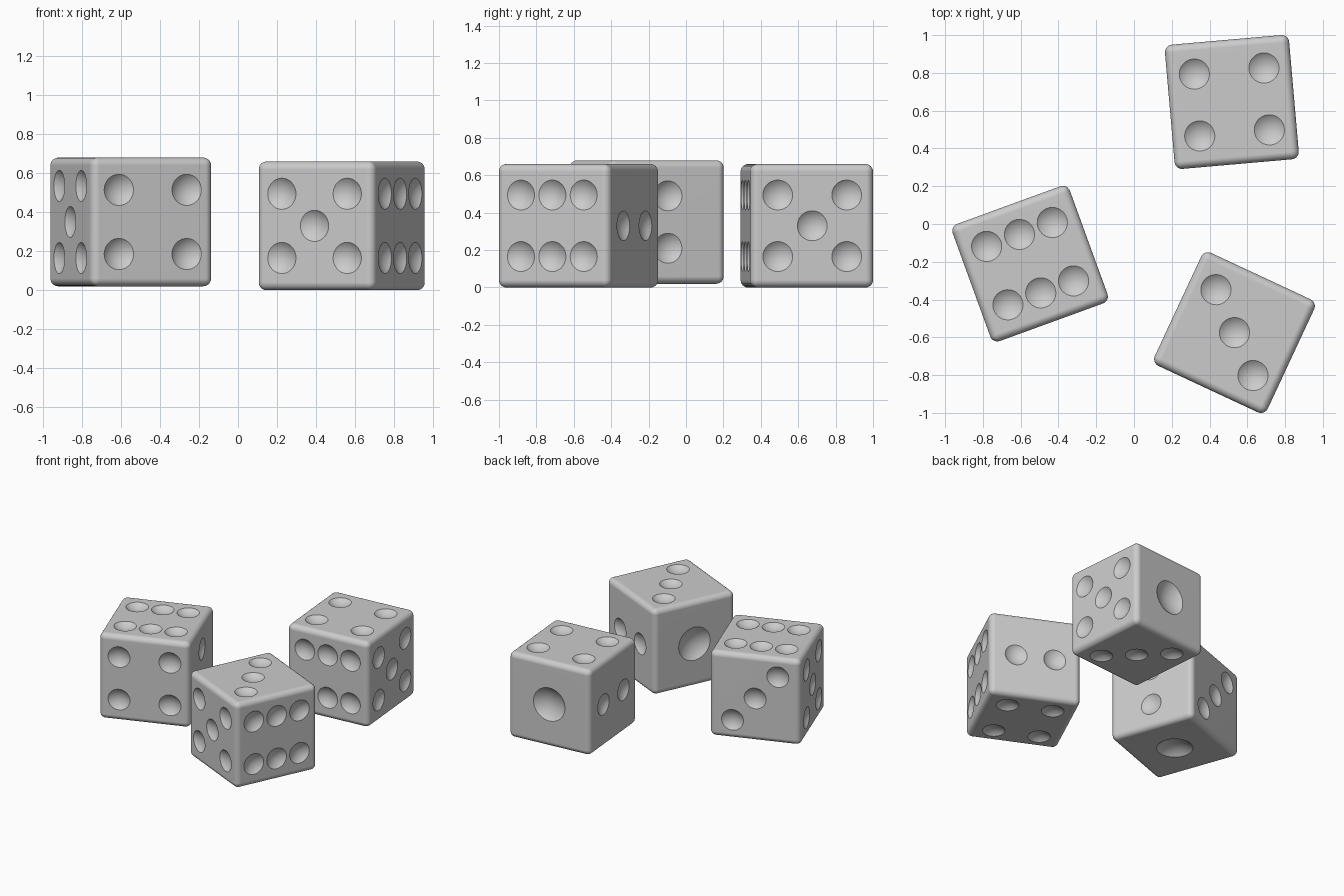
import bpy, bmesh
from math import radians
from mathutils import Matrix, Vector

if "Cube" in bpy.data.objects:
    bpy.data.objects.remove(bpy.data.objects["Cube"])

S = 0.66           # die size
H = S / 2
A, B, C = 0.185, 0.1645, 0.14   # pip offsets
X, Y, Z = Vector((1, 0, 0)), Vector((0, 1, 0)), Vector((0, 0, 1))

# Each face: outward normal, in-face axis u, in-face axis v, pip positions (u, v)
corners = [(u, v) for u in (-A, A) for v in (-B, B)]
FACES = [
    (-X, Y, Z, [(0, 0)]),
    (Y, X, Z, [(-C, 0), (C, 0)]),
    (Z, X, Y, [(-A, B), (0, 0), (A, -B)]),
    (-Z, Y, X, corners),
    (-Y, X, Z, corners + [(0, 0)]),
    (X, Y, Z, corners + [(0, -B), (0, B)]),
]


def add_pip(target, pos, normal, r, depth):
    """Add a shallow spherical dish cutter whose rim has radius r on the face."""
    R = (r * r + depth * depth) / (2 * depth)
    bm = bmesh.new()
    bmesh.ops.create_uvsphere(bm, u_segments=40, v_segments=48, radius=R)
    # keep only the cap just above the die surface
    bmesh.ops.bisect_plane(bm, geom=bm.verts[:] + bm.edges[:] + bm.faces[:], dist=1e-6,
                           plane_co=(0, 0, depth - R + 0.004), plane_no=(0, 0, 1),
                           clear_outer=True)
    bmesh.ops.holes_fill(bm, edges=[e for e in bm.edges if e.is_boundary], sides=0)
    rot = normal.to_track_quat('Z', 'Y').to_matrix().to_4x4()
    bm.transform(Matrix.Translation(pos) @ rot @ Matrix.Translation((0, 0, R - depth)))
    me = bpy.data.meshes.new("pip")
    bm.to_mesh(me)
    bm.free()
    target.from_mesh(me)
    bpy.data.meshes.remove(me)


def new_object(name, bm):
    me = bpy.data.meshes.new(name)
    bm.to_mesh(me)
    bm.free()
    ob = bpy.data.objects.new(name, me)
    bpy.context.collection.objects.link(ob)
    return ob


# Rounded cube body
bm = bmesh.new()
bmesh.ops.create_cube(bm, size=S)
bmesh.ops.bevel(bm, geom=bm.edges[:], offset=0.04, segments=6, profile=0.5, affect='EDGES')
body = new_object("die_body", bm)

# All pip cutters in one mesh
bm = bmesh.new()
for n, u, v, pips in FACES:
    r, depth = (0.128, 0.048) if len(pips) == 1 else (0.08, 0.03)
    for a, b in pips:
        add_pip(bm, n * H + u * a + v * b, n, r, depth)
bmesh.ops.recalc_face_normals(bm, faces=bm.faces[:])
cutter = new_object("pip_cutter", bm)
cutter.hide_render = True

# Carve the pips and keep the result as a shared mesh
mod = body.modifiers.new("pips", 'BOOLEAN')
mod.operation, mod.object, mod.solver = 'DIFFERENCE', cutter, 'EXACT'
deps = bpy.context.evaluated_depsgraph_get()
die_mesh = bpy.data.meshes.new_from_object(body.evaluated_get(deps))
die_mesh.name = "die"
bpy.data.objects.remove(body)
bpy.data.objects.remove(cutter)

# Three dice: name, where local x, y, z point, turn about z, position
DICE = [
    ("left_die", (Z, X, Y), 20, (-0.55, -0.21, H + 0.02)),
    ("back_die", (-Y, -X, -Z), 5, (0.518, 0.646, H)),
    ("front_die", (X, Y, Z), -25, (0.532, -0.575, H)),
]
for name, axes, turn, pos in DICE:
    ob = bpy.data.objects.new(name, die_mesh.copy())
    bpy.context.collection.objects.link(ob)
    roll = Matrix(axes).transposed().to_4x4()
    ob.matrix_world = Matrix.Translation(pos) @ Matrix.Rotation(radians(turn), 4, 'Z') @ roll
    bpy.ops.object.select_all(action='DESELECT')
    ob.select_set(True)
    bpy.context.view_layer.objects.active = ob
    bpy.ops.object.shade_smooth_by_angle(angle=radians(30))
    wn = ob.modifiers.new("flat_sides", 'WEIGHTED_NORMAL')
    wn.keep_sharp = True
